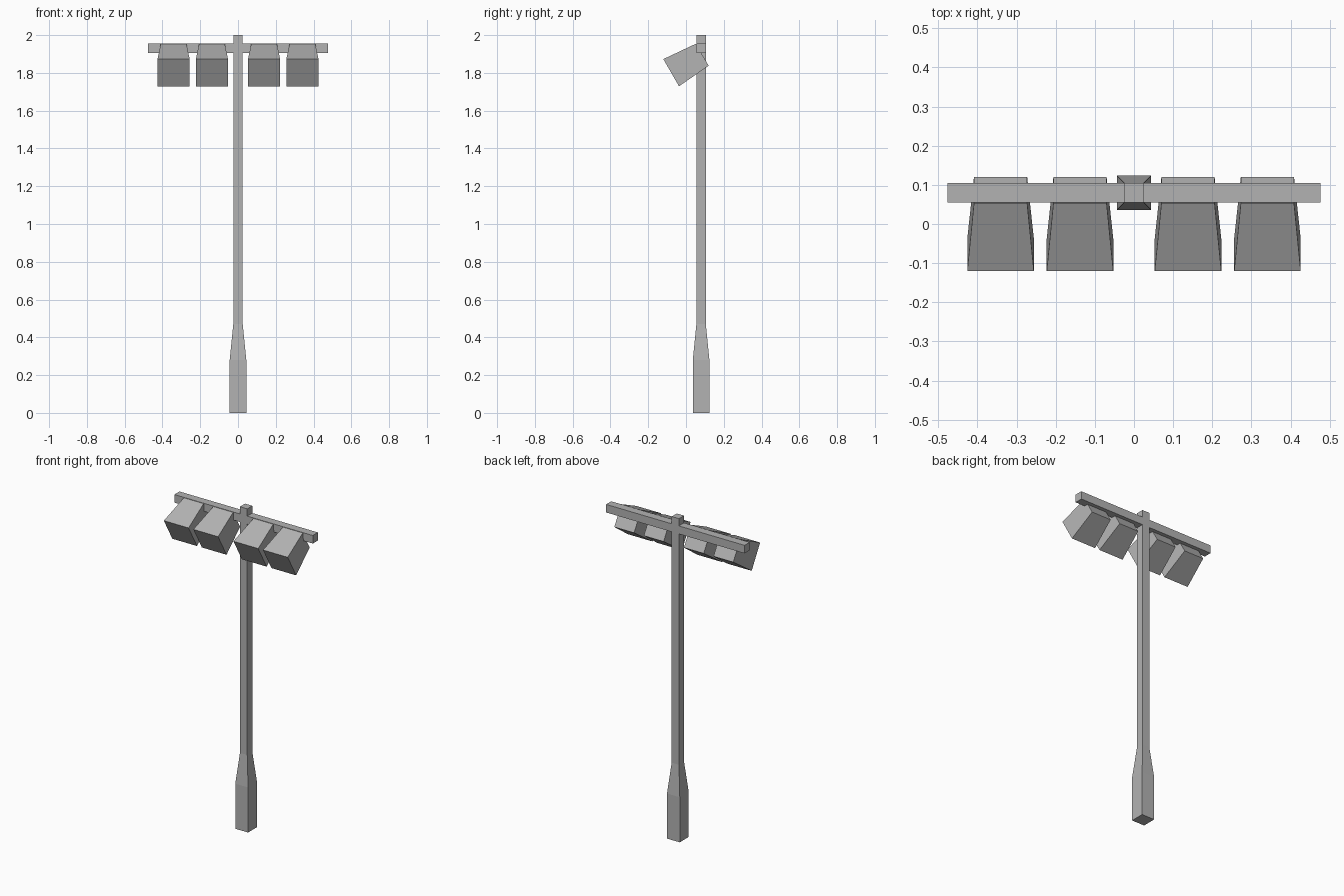
import bpy
import bmesh

default = bpy.data.objects.get("Cube")
if default:
    bpy.data.objects.remove(default, do_unlink=True)

grey = bpy.data.materials.new("grey metal")
grey.use_nodes = True
colour = (0.45, 0.45, 0.45, 1)
grey.diffuse_color = colour
grey.node_tree.nodes["Principled BSDF"].inputs["Base Color"].default_value = colour

POLE_Y = 0.08


def loft(name, rings):
    """Closed solid through a list of matching rings of points."""
    bm = bmesh.new()
    loops = [[bm.verts.new(p) for p in ring] for ring in rings]
    for a, b in zip(loops, loops[1:]):
        n = len(a)
        for i in range(n):
            j = (i + 1) % n
            bm.faces.new((a[i], a[j], b[j], b[i]))
    bm.faces.new(loops[0][::-1])
    bm.faces.new(loops[-1])
    bmesh.ops.recalc_face_normals(bm, faces=bm.faces)
    mesh = bpy.data.meshes.new(name)
    bm.to_mesh(mesh)
    bm.free()
    mesh.materials.append(grey)
    obj = bpy.data.objects.new(name, mesh)
    bpy.context.collection.objects.link(obj)
    return obj


CORNERS = ((-1, -1), (1, -1), (1, 1), (-1, 1))

# Square pole with a thicker, tapered base
profile = [(0.044, 0), (0.044, 0.28), (0.025, 0.47), (0.025, 2)]
loft("pole", [[(r * sx, POLE_Y + r * sy, z) for sx, sy in CORNERS]
              for r, z in profile])

# Crossbar
loft("crossbar", [[(x, POLE_Y + 0.025 * sy, 1.93 + 0.025 * sz)
                   for sy, sz in CORNERS] for x in (-0.476, 0.476)])

# Floodlight heads: tapered boxes tipped forward and down
FRONT = (0.085, (-0.12, 1.873), (-0.037, 1.729))
BACK = (0.068, (0.052, 1.954), (0.12, 1.838))


def lamp_ring(cx, end):
    half, top, bottom = end
    return [(cx - half, *top), (cx + half, *top),
            (cx + half, *bottom), (cx - half, *bottom)]


for side, label in ((1, "left"), (-1, "right")):
    for place, offset in (("inner", 0.138), ("outer", 0.341)):
        loft(f"{label}_{place}_floodlight",
             [lamp_ring(side * offset, end) for end in (FRONT, BACK)])
